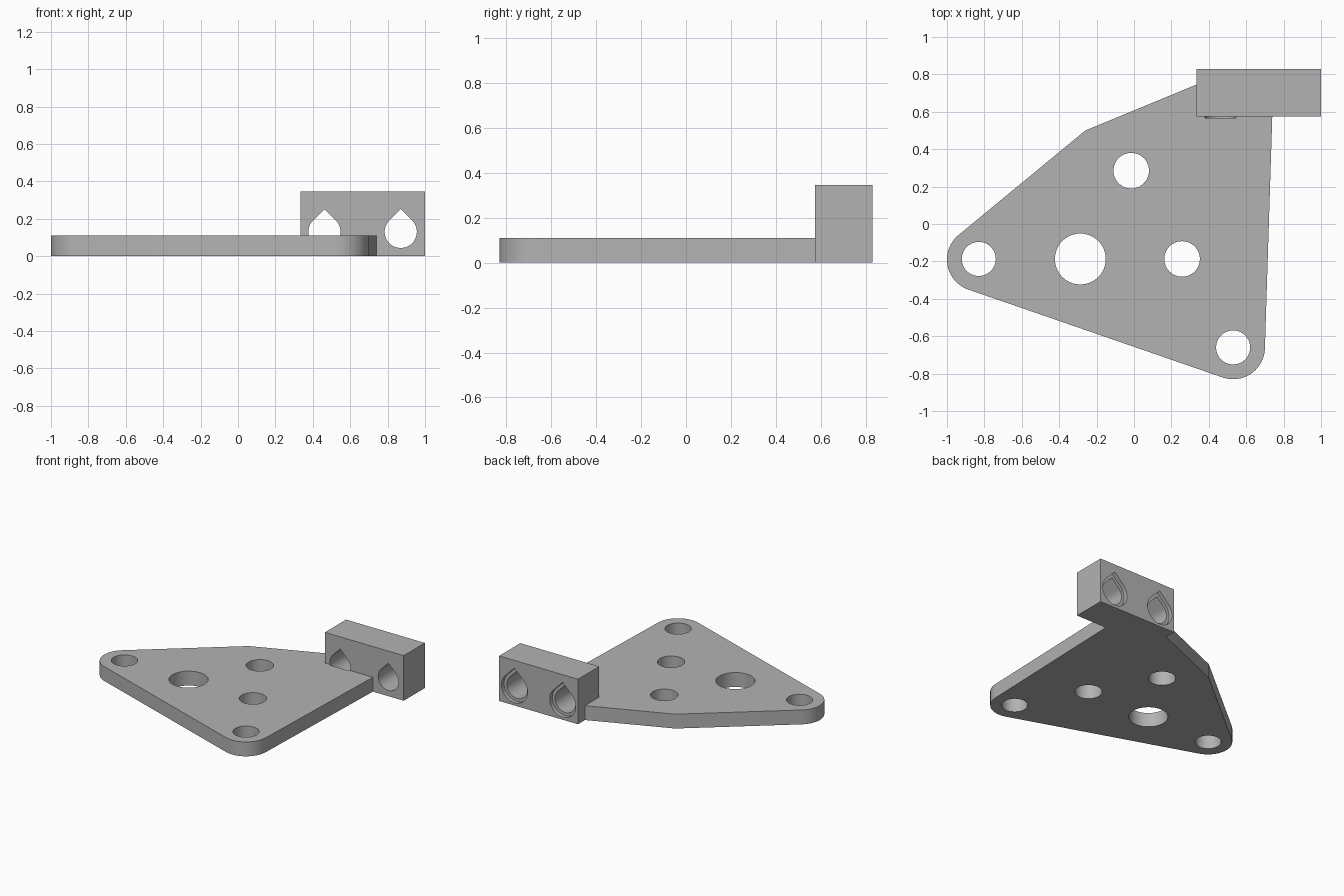
import bpy, bmesh, math
from mathutils import Matrix, Vector
from mathutils.geometry import convex_hull_2d

if "Cube" in bpy.data.objects:
    bpy.data.objects.remove(bpy.data.objects["Cube"])

grey = bpy.data.materials.new("plain grey")
grey.use_nodes = True
colour = (0.45, 0.45, 0.45, 1)
grey.diffuse_color = colour
grey.node_tree.nodes["Principled BSDF"].inputs["Base Color"].default_value = colour

UPRIGHT = Matrix.Rotation(math.pi / 2, 4, "X")  # profile y becomes z, depth runs to -y


def circle(x, y, r, n=64):
    return [(x + r * math.cos(math.tau * i / n), y + r * math.sin(math.tau * i / n))
            for i in range(n)]


def prism(name, points, low, high, matrix=Matrix()):
    """Extrude the convex outline of the points from low to high."""
    outline = [points[i] for i in convex_hull_2d([Vector(p) for p in points])]
    bm = bmesh.new()
    face = bm.faces.new([bm.verts.new((x, y, low)) for x, y in outline])
    ext = bmesh.ops.extrude_face_region(bm, geom=[face])
    top = [v for v in ext["geom"] if isinstance(v, bmesh.types.BMVert)]
    bmesh.ops.translate(bm, verts=top, vec=(0, 0, high - low))
    bm.transform(matrix)
    bmesh.ops.recalc_face_normals(bm, faces=bm.faces)
    mesh = bpy.data.meshes.new(name)
    bm.to_mesh(mesh)
    bm.free()
    mesh.materials.append(grey)
    obj = bpy.data.objects.new(name, mesh)
    bpy.context.collection.objects.link(obj)
    return obj


def combine(target, tool, operation):
    mod = target.modifiers.new(operation.lower(), "BOOLEAN")
    mod.operation, mod.solver, mod.object = operation, "EXACT", tool
    bpy.context.view_layer.objects.active = target
    bpy.ops.object.modifier_apply(modifier=mod.name)
    bpy.data.objects.remove(tool)


def teardrop(x, z, r):
    return circle(x, z, r) + [(x, z + r * math.sqrt(2))]


# Plate with two rounded corners, running back into the block
corners = [(-0.26, 0.5), (0.5, 0.814), (0.747, 0.815)]
body = prism("mounting_plate",
             circle(-0.83, -0.19, 0.17) + circle(0.53, -0.66, 0.17) + corners, 0, 0.11)

# Clamp block at the back
block = prism("clamp_block", [(0.333, 0), (1, 0), (1, 0.345), (0.333, 0.345)],
              -0.83, -0.575, UPRIGHT)
combine(body, block, "UNION")

# Round holes through the plate
for x, y, r in [(-0.83, -0.187, 0.091), (0.53, -0.66, 0.091), (-0.287, -0.187, 0.136),
                (0.257, -0.187, 0.095), (-0.015, 0.285, 0.095)]:
    combine(body, prism("hole_cutter", circle(x, y, r), -0.1, 0.3), "DIFFERENCE")

# Teardrop bores through the block, with a shallow wider recess at the back
for x in (0.462, 0.87):
    combine(body, prism("bore_cutter", teardrop(x, 0.13, 0.086), -0.9, -0.567, UPRIGHT),
            "DIFFERENCE")
    combine(body, prism("recess_cutter", teardrop(x, 0.13, 0.11), -0.9, -0.80, UPRIGHT),
            "DIFFERENCE")

# Smooth curved walls, keep edges sharp
body.name = "corner_bracket"
bpy.ops.object.select_all(action="DESELECT")
body.select_set(True)
bpy.context.view_layer.objects.active = body
bpy.ops.object.shade_smooth_by_angle(angle=math.radians(20))
